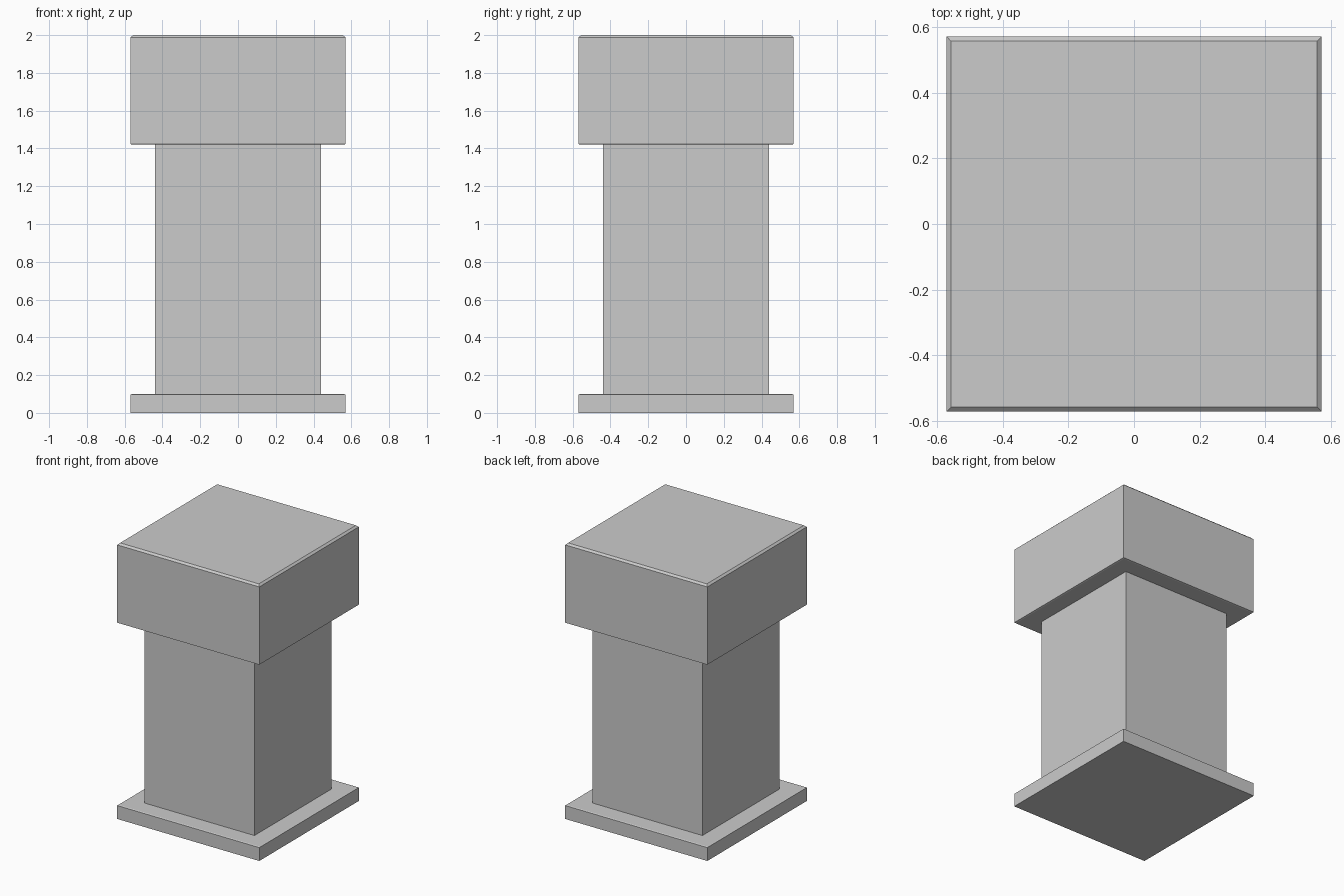
import bpy
import bmesh

cube = bpy.data.objects.get("Cube")
if cube:
    bpy.data.objects.remove(cube, do_unlink=True)

stone = bpy.data.materials.new("light grey stone")
stone.use_nodes = True
colour = (0.6, 0.6, 0.6, 1.0)
stone.diffuse_color = colour
stone.node_tree.nodes["Principled BSDF"].inputs["Base Color"].default_value = colour


def square_block(name, rings):
    """Stack square rings given as (half width, height) and cap both ends."""
    bm = bmesh.new()
    loops = []
    for half, z in rings:
        corners = ((-half, -half), (half, -half), (half, half), (-half, half))
        loops.append([bm.verts.new((x, y, z)) for x, y in corners])
    for low, high in zip(loops, loops[1:]):
        for i in range(4):
            j = (i + 1) % 4
            bm.faces.new((low[i], low[j], high[j], high[i]))
    bm.faces.new(loops[0][::-1])
    bm.faces.new(loops[-1])
    mesh = bpy.data.meshes.new(name)
    bm.to_mesh(mesh)
    bm.free()
    mesh.materials.append(stone)
    obj = bpy.data.objects.new(name, mesh)
    bpy.context.collection.objects.link(obj)
    return obj


WIDE, NARROW = 0.57, 0.44

# Flat plinth with a fine chamfer on its top edge
square_block("base_plinth", [(WIDE, 0), (WIDE, 0.097), (WIDE - 0.01, 0.1)])

# Square shaft
square_block("shaft", [(NARROW, 0.1), (NARROW, 1.425)])

# Heavy head block, finely chamfered below and bevelled on top
square_block("head_block", [(WIDE - 0.01, 1.42), (WIDE, 1.423),
                            (WIDE, 1.987), (WIDE - 0.014, 2.0)])
